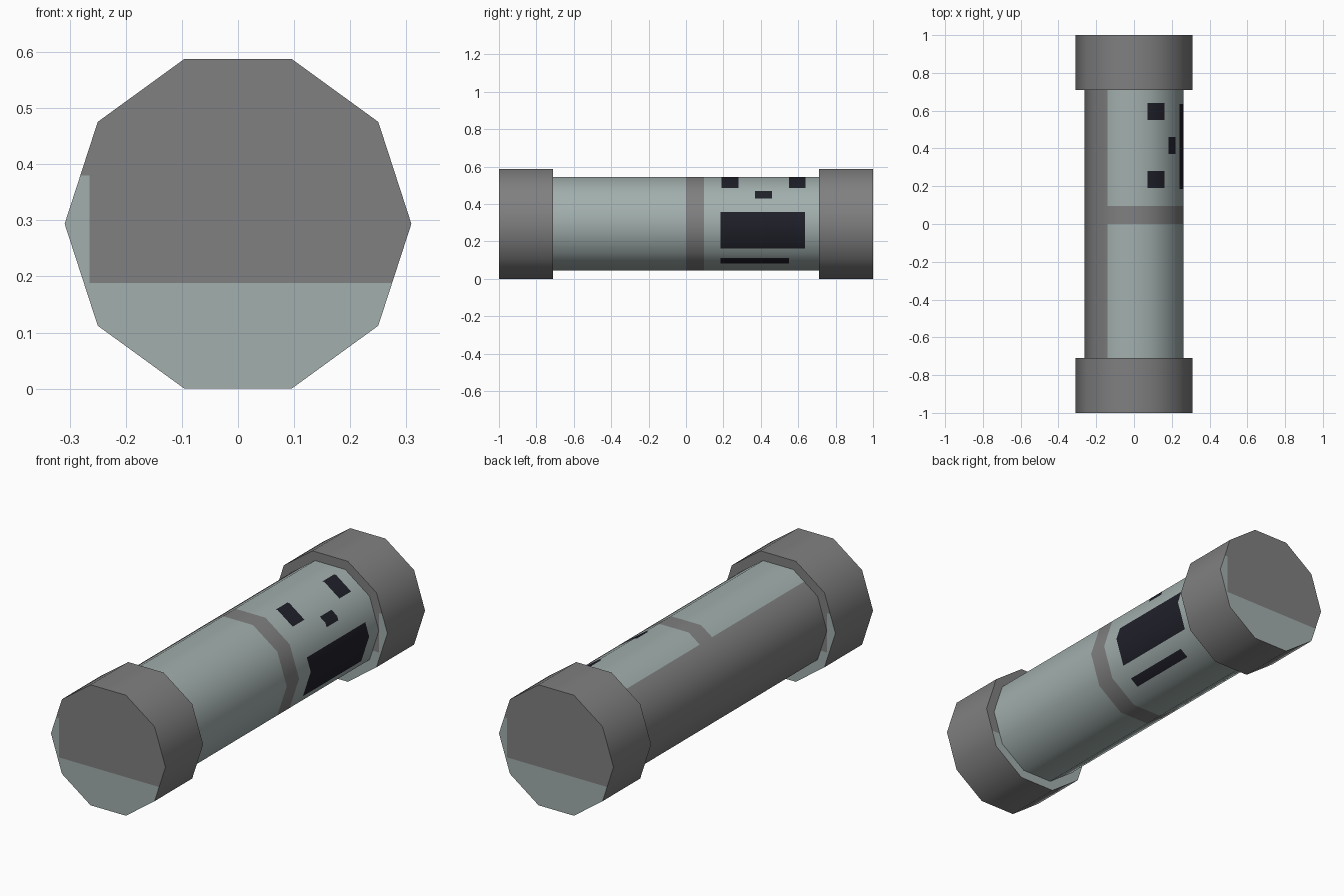
import bpy, bmesh, math
from mathutils import Vector

if "Cube" in bpy.data.objects:
    bpy.data.objects.remove(bpy.data.objects["Cube"])

N = 10                      # sides of the tube
CAP_R, BODY_R = 0.309, 0.263
CZ = CAP_R * math.sin(math.radians(72))   # axis height
CAP_Y = 0.71                # where the caps begin
SIDE = 2 * BODY_R * math.sin(math.pi / N)  # width of one body face


def material(name, rgb):
    m = bpy.data.materials.new(name)
    m.diffuse_color = (*rgb, 1)
    m.use_nodes = True
    m.node_tree.nodes["Principled BSDF"].inputs["Base Color"].default_value = m.diffuse_color
    return m


GREY = material("metal grey", (0.215, 0.215, 0.22))
LIGHT = material("pale grey green", (0.36, 0.43, 0.42))
DARK = material("dark navy", (0.014, 0.014, 0.023))


def make_object(name, bm):
    mesh = bpy.data.meshes.new(name)
    bm.to_mesh(mesh)
    bm.free()
    for m in (GREY, LIGHT, DARK):
        mesh.materials.append(m)
    ob = bpy.data.objects.new(name, mesh)
    bpy.context.collection.objects.link(ob)
    return ob


def ring_point(k, r, y):
    a = 2 * math.pi * k / N
    return Vector((r * math.cos(a), y, CZ + r * math.sin(a)))


def wrap_point(s, y):
    """Point on the body at distance s around the outline from the +x corner."""
    k = math.floor(s / SIDE + 1e-6)
    return ring_point(k, BODY_R, y).lerp(ring_point(k + 1, BODY_R, y), s / SIDE - k)


# End caps: solid decagons with a pale patch on their flat faces
def end_cap(name, sign):
    bm = bmesh.new()
    rings = [[bm.verts.new(ring_point(k, CAP_R, sign * y)) for k in range(N)]
             for y in (CAP_Y, 1.0)]
    for k in range(N):
        j = (k + 1) % N
        bm.faces.new((rings[0][k], rings[0][j], rings[1][j], rings[1][k])).smooth = True
    for ring in rings:
        bm.faces.new(ring)
    bmesh.ops.recalc_face_normals(bm, faces=bm.faces)
    rims = [e for e in bm.edges if abs(e.verts[0].co.y - e.verts[1].co.y) < 1e-5]
    bmesh.ops.split_edges(bm, edges=rims)
    for co, no in (((0, 0, 0.188), (0, 0, 1)), ((0, 0, 0.38), (0, 0, 1)),
                   ((sign * 0.265, 0, 0), (1, 0, 0))):
        flat = [f for f in bm.faces if abs(f.normal.y) > 0.9]
        geom = set(flat)
        for f in flat:
            geom.update(f.edges, f.verts)
        bmesh.ops.bisect_plane(bm, geom=list(geom), plane_co=co, plane_no=no)
    for f in bm.faces:
        if abs(f.normal.y) > 0.9:
            c = f.calc_center_median()
            f.material_index = int(c.z < 0.188 or (c.z < 0.38 and c.x * sign > 0.265))
    return make_object(name, bm)


end_cap("front_cap", -1)
end_cap("back_cap", 1)

# Body paint: pale wrap with a grey band, plus plain dark marking blocks
WRAP = (-0.63, 0.561)
BAND = (0.0, 0.095)
BLOCKS = [                     # s from, s to, y from, y to
    (-0.137, 0.068, 0.185, 0.635),
    (0.225, 0.336, 0.19, 0.28),
    (0.225, 0.336, 0.55, 0.64),
    (0.142, 0.20, 0.37, 0.46),
    (-0.26, -0.21, 0.185, 0.55),
]


def paint(s, y):
    if any(a < s < b and c < y < d for a, b, c, d in BLOCKS):
        return 2
    return int(WRAP[0] < s < WRAP[1] and not BAND[0] < y < BAND[1])


def breaks(values):
    out = []
    for v in sorted(values):
        if not out or v - out[-1] > 1e-4:
            out.append(v)
    return out


ss = breaks([k * SIDE for k in range(-N // 2, N // 2 + 1)] + list(WRAP)
            + [v for b in BLOCKS for v in b[:2]])
ys = breaks([-CAP_Y, CAP_Y, *BAND] + [v for b in BLOCKS for v in b[2:]])

bm = bmesh.new()
grid = [[bm.verts.new(wrap_point(s, y)) for y in ys] for s in ss]
for i in range(len(ss) - 1):
    for j in range(len(ys) - 1):
        f = bm.faces.new((grid[i][j], grid[i][j + 1], grid[i + 1][j + 1], grid[i + 1][j]))
        f.material_index = paint((ss[i] + ss[i + 1]) / 2, (ys[j] + ys[j + 1]) / 2)
        f.smooth = True
bmesh.ops.remove_doubles(bm, verts=bm.verts, dist=1e-5)
bmesh.ops.recalc_face_normals(bm, faces=bm.faces)
body = make_object("tube_body", bm)

# Round shading across the body's flat sides
body.data.normals_split_custom_set_from_vertices(
    [Vector((v.co.x, 0, v.co.z - CZ)).normalized() for v in body.data.vertices])
